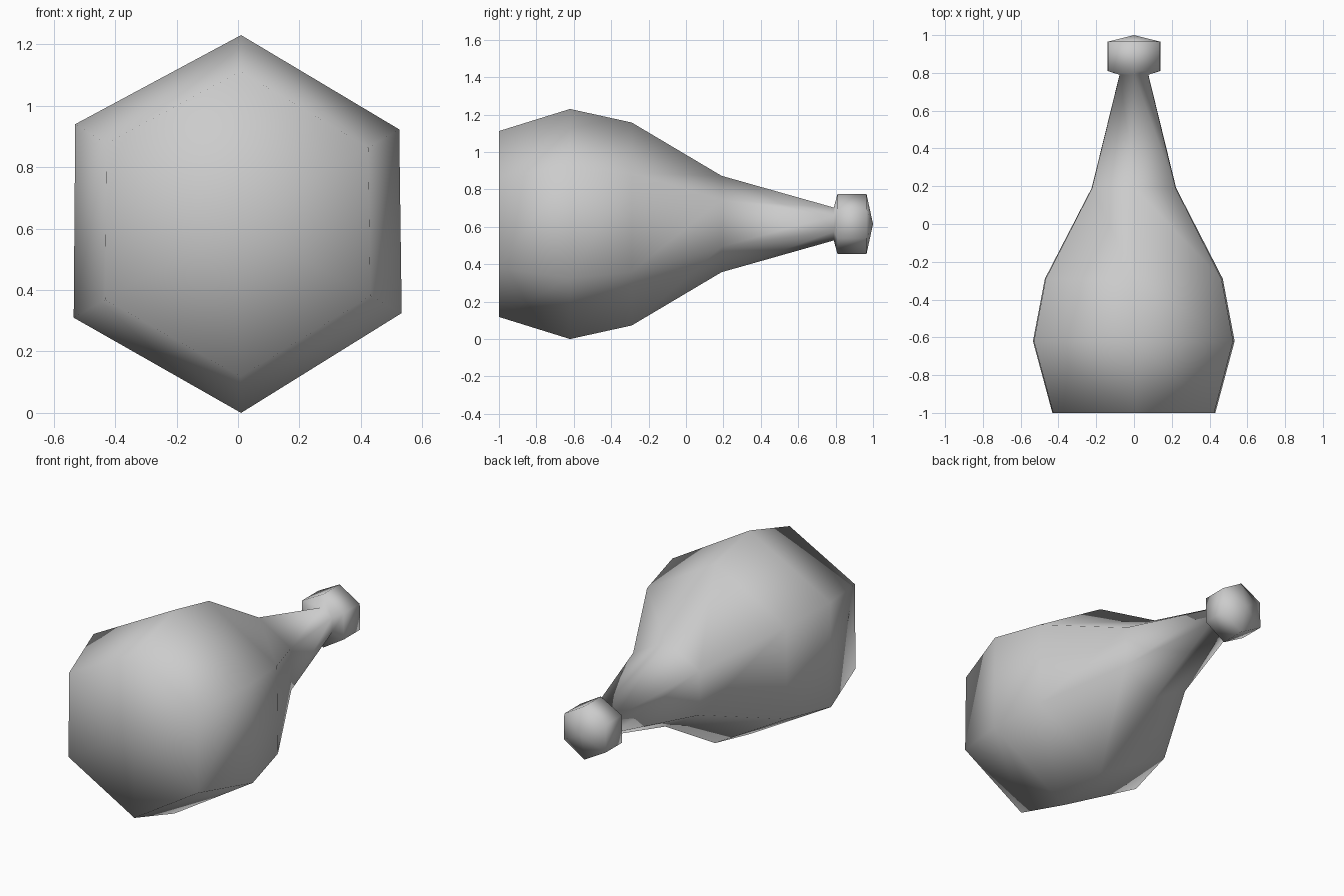
import bpy, bmesh
from mathutils import Vector

if "Cube" in bpy.data.objects:
    bpy.data.objects.remove(bpy.data.objects["Cube"])

AXIS_Z = 0.615
# Slightly uneven hexagonal cross-section of the widest ring (x, z from axis)
SECTION = [(0.01, 0.615), (-0.53, 0.325), (-0.535, -0.305),
           (0.01, -0.615), (0.533, -0.29), (0.525, 0.308)]
# Rings along the axis: (y, scale of the section)
RINGS = [(-1.0, 0.808), (-0.62, 1.0), (-0.29, 0.882), (0.19, 0.419),
         (0.79, 0.143), (0.81, 0.262), (0.965, 0.262)]

grey = bpy.data.materials.new("plain grey")
grey.use_nodes = True
colour = (0.6, 0.6, 0.6, 1)
grey.diffuse_color = colour
grey.node_tree.nodes["Principled BSDF"].inputs["Base Color"].default_value = colour


def fan(bm, ring, centre):
    """Close a ring with triangles meeting at a centre point."""
    tip = bm.verts.new(centre)
    for a, b in zip(ring, ring[1:] + ring[:1]):
        bm.faces.new((a, b, tip))


bm = bmesh.new()

# Bulb, tapering neck and end knob as one lofted skin
loops = [[bm.verts.new((x * s, y, AXIS_Z + z * s)) for x, z in SECTION]
         for y, s in RINGS]
for low, high in zip(loops, loops[1:]):
    for i in range(len(SECTION)):
        j = (i + 1) % len(SECTION)
        bm.faces.new((low[i], low[j], high[j], high[i]))

# Flat base and pointed knob end
fan(bm, loops[0], Vector((0, -1, AXIS_Z)))
fan(bm, loops[-1], Vector((0, 1, AXIS_Z)))

bmesh.ops.recalc_face_normals(bm, faces=bm.faces)
for face in bm.faces:
    face.smooth = True

mesh = bpy.data.meshes.new("bottle_body")
bm.to_mesh(mesh)
bm.free()
mesh.materials.append(grey)
bottle = bpy.data.objects.new("bottle_body", mesh)
bpy.context.collection.objects.link(bottle)
